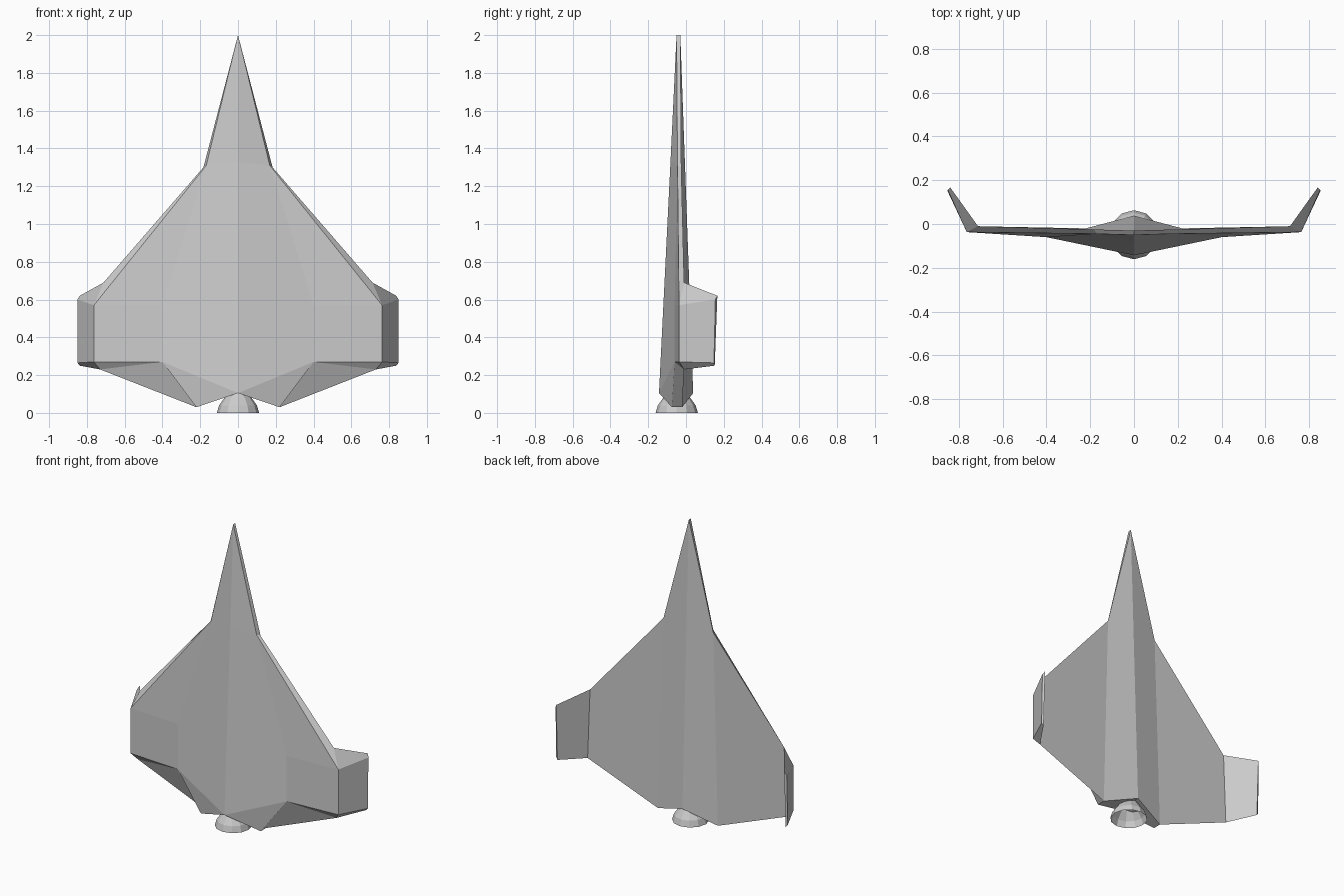
import bpy, bmesh, math

if "Cube" in bpy.data.objects:
    bpy.data.objects.remove(bpy.data.objects["Cube"])

def finish(name, bm):
    bmesh.ops.remove_doubles(bm, verts=bm.verts, dist=1e-4)
    bmesh.ops.recalc_face_normals(bm, faces=bm.faces)
    me = bpy.data.meshes.new(name)
    bm.to_mesh(me)
    bm.free()
    ob = bpy.data.objects.new(name, me)
    bpy.context.collection.objects.link(ob)
    return ob

# Hull half: capitals lie on the belly (-y), small letters on the back (+y)
P = {
    'A': (0, -.05, 2), 'M': (0, -.082, 1.33), 'B': (.168, -.045, 1.31),
    'C': (.4, -.06, .57), 'D': (.4, -.06, .27), 'E': (.22, -.075, .03),
    'F': (0, -.143, .105), 'G': (.763, -.037, .57), 'H': (.763, -.037, .27),
    'a': (0, -.03, 2), 'b': (.183, -.025, 1.3), 'g': (.712, -.01, .69),
    'h': (.73, -.01, .23), 'e': (.22, -.02, .03), 'f': (0, .038, .105),
    # winglet tip
    'W': (.85, .155, .6), 'X': (.85, .148, .265),
    'w': (.838, .166, .62), 'x': (.838, .152, .25),
}
belly = ['ABM', 'MBCDF', 'FDE', 'BGC', 'CGHD']
edges = ['ABba', 'BGgb', 'DEeh', 'DhH', 'FEef']
back = ['abef', 'bghe']
winglet = ['GHXW', 'ghxw', 'GgwW', 'HhxX', 'WXxw']

# Hull with both wings and winglets
bm = bmesh.new()
for side in (1, -1):
    v = {k: bm.verts.new((side * x, y, z)) for k, (x, y, z) in P.items()}
    for f in belly + edges + back + winglet:
        bm.faces.new([v[k] for k in f])
finish('winged_hull', bm)

# Engine bell: open low-poly cup
bm = bmesh.new()
N = 12
rings = []
for r, z in [(.112, 0), (.1, .04), (.068, .085), (.05, .115)]:
    rings.append([bm.verts.new((r * math.cos(2 * math.pi * i / N),
                                -.049 + r * math.sin(2 * math.pi * i / N), z))
                  for i in range(N)])
for lo, hi in zip(rings, rings[1:]):
    for i in range(N):
        j = (i + 1) % N
        bm.faces.new((lo[i], lo[j], hi[j], hi[i]))
bm.faces.new(rings[-1])
finish('engine_bell', bm)
